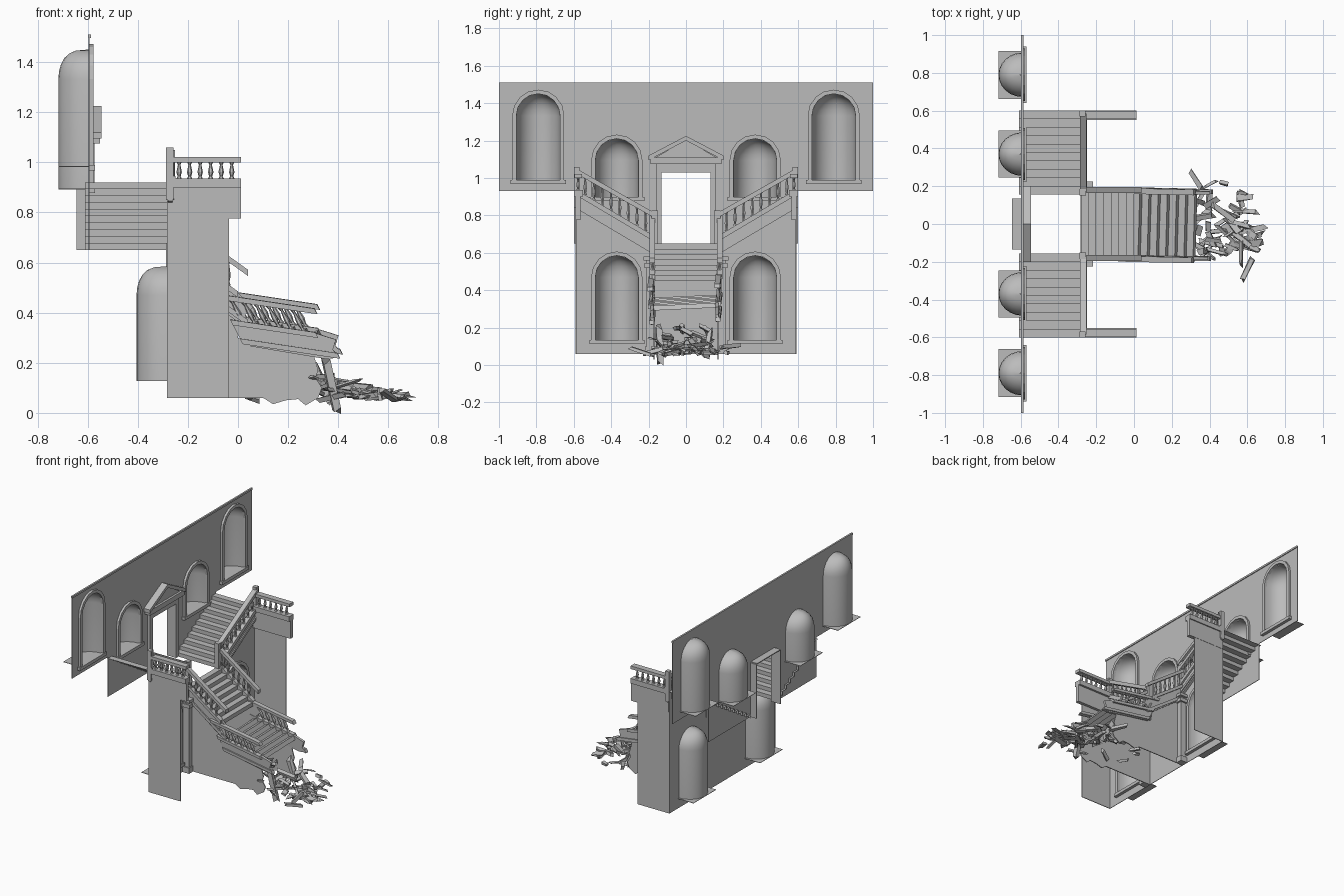
import bpy, bmesh, math, random
from mathutils import Matrix, Vector, Euler

if "Cube" in bpy.data.objects:
    bpy.data.objects.remove(bpy.data.objects["Cube"])
random.seed(4)

stone = bpy.data.materials.new("grey_stone")
stone.use_nodes = True
GREY = (0.5, 0.5, 0.5, 1)
stone.diffuse_color = GREY
stone.node_tree.nodes["Principled BSDF"].inputs["Base Color"].default_value = GREY


def finish(name, bm, smooth=False):
    me = bpy.data.meshes.new(name)
    bm.to_mesh(me)
    bm.free()
    me.materials.append(stone)
    for p in me.polygons:
        p.use_smooth = smooth
    ob = bpy.data.objects.new(name, me)
    bpy.context.scene.collection.objects.link(ob)
    return ob


def place(axis, u, z, w):
    return Vector((w, u, z)) if axis == 'x' else Vector((u, w, z))


def prism(name, loops, axis, lo, hi):
    """Outline (first loop) with holes, extruded along an axis."""
    bm = bmesh.new()
    edges = []
    for loop in loops:
        vs = [bm.verts.new(place(axis, u, z, lo)) for u, z in loop]
        edges += [bm.edges.new((vs[i - 1], vs[i])) for i in range(len(vs))]
    bmesh.ops.triangle_fill(bm, edges=edges, use_beauty=True)
    ext = bmesh.ops.extrude_face_region(bm, geom=bm.faces[:])
    moved = [g for g in ext["geom"] if isinstance(g, bmesh.types.BMVert)]
    bmesh.ops.translate(bm, verts=moved, vec=place(axis, 0, 0, hi - lo))
    bmesh.ops.recalc_face_normals(bm, faces=bm.faces[:])
    return finish(name, bm)


def box(name, x, y, z):
    return prism(name, [[(x[0], z[0]), (x[1], z[0]), (x[1], z[1]), (x[0], z[1])]], 'y', *sorted(y))


def band(name, axis, a, b, h, lo, hi):
    """Sloped bar: top edge from a to b, vertical height h."""
    return prism(name, [[a, b, (b[0], b[1] - h), (a[0], a[1] - h)]], axis, *sorted((lo, hi)))


def stairs(name, axis, a, b, n, lo, hi):
    """Open sheet of risers and treads from a to b."""
    path = [a]
    du, dz = (b[0] - a[0]) / n, (b[1] - a[1]) / n
    for i in range(n):
        u, z = path[-1]
        path += [(u, z + dz), (u + du, z + dz)] if dz > 0 else [(u + du, z), (u + du, z + dz)]
    bm = bmesh.new()
    rows = [[bm.verts.new(place(axis, u, z, w)) for w in (lo, hi)] for u, z in path]
    for p, q in zip(rows, rows[1:]):
        bm.faces.new((p[0], p[1], q[1], q[0]))
    return finish(name, bm)


def baluster(name, x, y, z0, z1):
    """Six-sided turned post."""
    bm = bmesh.new()
    rings = []
    for t, r in ((0, .011), (.15, .006), (.4, .011), (.85, .005), (1, .01)):
        rings.append([bm.verts.new((x + r * math.cos(k * math.pi / 3), y + r * math.sin(k * math.pi / 3),
                                    z0 + t * (z1 - z0))) for k in range(6)])
    for p, q in zip(rings, rings[1:]):
        for k in range(6):
            bm.faces.new((p[k - 1], p[k], q[k], q[k - 1]))
    return finish(name, bm)


def arch(y, z0, top, r, n=8):
    """Round-headed outline, starting and ending at the base."""
    pts = [(y + r * math.cos(math.pi * k / n), top - r + r * math.sin(math.pi * k / n)) for k in range(n + 1)]
    return [(y + r, z0)] + pts + [(y - r, z0)]


def niche(y, z0, top, r, x, depth=.125):
    """Domed half-round recess behind the wall, with frame and sill."""
    bm = bmesh.new()
    levels = [(z0, 1)] + [(top - r + r * math.sin(t), max(math.cos(t), .02))
                          for t in [k * math.pi / 12 for k in range(7)]]
    rows = [[bm.verts.new((x - depth * s ** .6 * math.sin(a), y + r * s * math.cos(a), z))
             for a in [k * math.pi / 12 for k in range(13)]] for z, s in levels]
    for p, q in zip(rows, rows[1:]):
        for k in range(12):
            bm.faces.new((p[k], p[k + 1], q[k + 1], q[k]))
    finish("niche_recess", bm, True)
    box("niche_floor", (x - depth, x), (y - r - .01, y + r + .01), (z0 - .003, z0))
    prism("niche_frame", [arch(y, z0, top + .022, r + .022) + arch(y, z0, top, r)[::-1]], 'x', x, x + .016)
    box("niche_sill", (x, x + .022), (y - r - .032, y + r + .032), (z0 - .018, z0 + .004))


# Upper wall with niches and doorway
BACK, FRONT = -.592, -.28
tall = [(s * .79, .985, 1.45, .117, BACK) for s in (-1, 1)]
short = [(s * .37, .895, 1.21, .115, BACK) for s in (-1, 1)]
low = [(s * .37, .13, .585, .115, FRONT) for s in (-1, 1)]
for n in tall + short + low:
    niche(*n)
outline = [(-1, .93), (-.6, .93), (-.6, .65), (-.13, .65), (-.13, 1.03), (.13, 1.03),
           (.13, .65), (.6, .65), (.6, .93), (1, .93), (1, 1.51), (-1, 1.51)]
prism("upper_wall", [outline] + [arch(*n[:4]) for n in tall + short], 'x', BACK - .004, BACK)
box("wall_coping", (BACK - .006, BACK + .006), (-1, 1), (1.497, 1.51))

# Door surround and pediment
box("door_lintel_reveal", (-.645, BACK), (-.13, .13), (1.03, 1.036))
for s in (-1, 1):
    box("door_reveal", (-.645, BACK), (s * .13, s * .136), (.65, 1.03))
    box("door_jamb", (BACK, -.572), (s * .13, s * .16), (.65, 1.05))
    band("pediment_rake", 'x', (s * .2, 1.12), (0, 1.225), .025, BACK, -.545)
box("door_head", (BACK, -.572), (-.16, .16), (1.03, 1.075))
box("door_cornice", (BACK, -.55), (-.19, .19), (1.075, 1.11))
prism("pediment_face", [[(-.18, 1.1), (.18, 1.1), (0, 1.205)]], 'x', BACK, -.565)

# Lower front wall following the slope of the side flights
outline = [(-.59, .06), (.59, .06), (.59, .87), (.17, .63), (-.17, .63), (-.59, .87)]
prism("lower_wall", [outline] + [arch(*n[:4]) for n in low], 'x', FRONT - .004, FRONT)

for s in (-1, 1):
    # Side flight rising outward
    stairs("side_stairs", 'x', (s * .155, .65), (s * .6, .92), 10, -.61, FRONT)
    lo, hi = (s * .17, .69), (s * .6, .945)
    band("side_stringer", 'x', lo, hi, .1, FRONT, -.262)
    band("side_stringer_moulding", 'x', lo, hi, .03, FRONT, -.25)
    band("side_stringer_bead", 'x', (lo[0], .625), (hi[0], .875), .02, FRONT, -.255)
    band("side_handrail", 'x', (s * .17, .815), (s * .585, 1.05), .028, -.285, -.252)
    for k in range(1, 9):
        t = k / 9
        zb = .69 + t * .245
        baluster("side_baluster", -.268, s * (.17 + t * .415), zb, zb + .1)
    box("upper_newel", (-.288, -.258), (s * .57, s * .6), (.85, 1.06))
    box("lower_newel", (-.288, -.255), (s * .15, s * .185), (.58, .825))
    # Wing wall with entablature and railing
    box("wing_wall", (FRONT, -.035), (s * .585, s * .59), (.06, .9))
    prism("wing_entablature", [[(FRONT, .775), (.012, .775), (.012, .93), (FRONT, .93)]], 'y',
          *sorted((s * .565, s * .592)))
    box("wing_cornice", (FRONT, .012), (s * .55, s * .6), (.9, .935))
    box("wing_handrail", (FRONT, .012), (s * .555, s * .597), (1, 1.022))
    for k in range(6):
        baluster("wing_baluster", -.235 + k * .042, s * .577, .935, 1.0)
    # Pilaster at the inner corner
    box("pilaster_shaft", (FRONT, -.235), (s * .175, s * .21), (.06, .56))
    box("pilaster_base", (FRONT, -.228), (s * .17, s * .218), (.06, .1))
    box("pilaster_capital", (FRONT, -.222), (s * .165, s * .222), (.52, .545))
    box("pilaster_abacus", (FRONT, -.218), (s * .165, s * .226), (.56, .58))
    # Broken wall under the middle flight
    ragged = [(FRONT, .06), (FRONT, .61), (-.02, .42), (.0, .3), (.3, .24), (.32, .17), (.31, .14), (.335, .1),
              (.32, .06), (.27, .03), (.24, .055), (.19, .05), (.14, .035), (.1, .06)]
    prism("flight_side_wall", [ragged], 'y', *sorted((s * .168, s * .174)))


def flight(prefix, matrix, n, length, drop):
    """Middle flight with stringers and railings, descending along +x."""
    slope = drop / length
    end = length + .04
    parts = [stairs(prefix + "_steps", 'y', (0, 0), (length, -drop), n, -.165, .165)]
    for s in (-1, 1):
        a = s * .165
        torn = [(0, .03), (length, .03 - drop), (end + .02, -end * slope), (end - .01, -.03 - end * slope),
                (end, -.07 - end * slope), (length - .01, -.08 - drop), (0, -.08)]
        parts.append(prism(prefix + "_stringer", [torn], 'y', *sorted((a, s * .182))))
        parts.append(band(prefix + "_moulding", 'y', (0, .035), (length, .035 - drop), .025, a, s * .195))
        parts.append(band(prefix + "_bead", 'y', (0, -.05), (end, -.05 - end * slope), .025, a, s * .19))
        parts.append(band(prefix + "_handrail", 'y', (0, .15), (end, .15 - end * slope), .025, a, s * .195))
        for k in range(1, n):
            x = length * k / n
            parts.append(baluster(prefix + "_baluster", x, s * .18, .03 - x * slope, .13 - x * slope))
    for ob in parts:
        ob.data.transform(matrix)


flight("middle_flight", Matrix.Translation((FRONT, 0, .65)), 7, .28, .2)
fallen = Euler((math.radians(3), math.radians(-27), math.radians(-3))).to_matrix().to_4x4()
flight("fallen_flight", Matrix.Translation((-.01, 0, .35)) @ fallen, 7, .28, .2)


def plank(name, loc, size, rot):
    """Broken stone or timber piece with ragged ends."""
    bm = bmesh.new()
    bmesh.ops.create_cube(bm, size=1)
    for v in bm.verts:
        v.co.x += random.uniform(-.18, .18)
        v.co.y *= random.uniform(.6, 1.1)
        v.co = Vector(c * d for c, d in zip(v.co, size))
    bm.transform(Matrix.Translation(loc) @ Euler(rot).to_matrix().to_4x4())
    return finish(name, bm)


# Rubble fan at the foot and splinters hanging in the gap
for k in range(52):
    t = random.random() ** .9
    x = .3 + t * .33
    y = random.gauss(-.01, .09 + .02 * t)
    z = .065 + random.random() * .09 * (1 - t)
    long = random.uniform(.04, .15)
    plank("rubble", (x, max(-.24, min(.24, y)), z), (long, random.uniform(.015, .04), random.uniform(.008, .022)),
          (random.uniform(-.5, .5), random.uniform(-.3, .3), random.uniform(0, math.pi)))
plank("rubble_upright", (.375, -.14, .1), (.19, .035, .03), (0, 1.35, .2))
plank("rubble_upright", (.335, .12, .12), (.14, .03, .03), (0, 1.1, -.3))
plank("rubble_long", (.62, -.03, .066), (.15, .03, .008), (0, 0, .2))
for k in range(14):
    plank("splinter", (random.uniform(.0, .28), random.uniform(-.14, .14), random.uniform(.06, .2)),
          (random.uniform(.05, .14), .025, .018),
          (random.uniform(-1, 1), random.uniform(-.6, .6), random.uniform(0, math.pi)))
